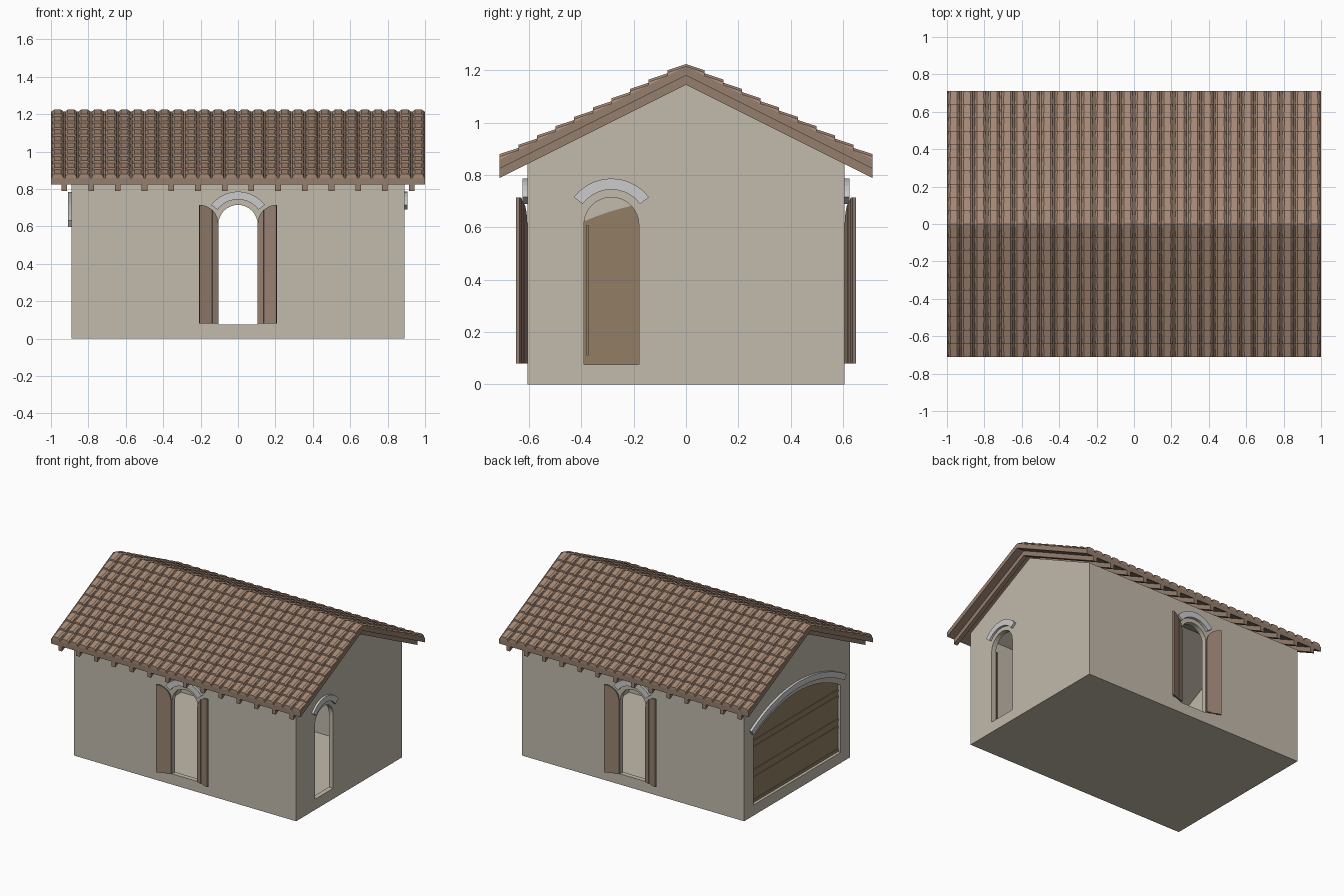
import bpy, bmesh
from math import sin, cos, pi, radians, sqrt, asin

if "Cube" in bpy.data.objects:
    bpy.data.objects.remove(bpy.data.objects["Cube"])


def material(name, rgb):
    m = bpy.data.materials.new(name)
    m.diffuse_color = (*rgb, 1)
    m.use_nodes = True
    m.node_tree.nodes["Principled BSDF"].inputs["Base Color"].default_value = m.diffuse_color
    return m


STUCCO = material("stucco", (0.54, 0.49, 0.41))
TILE = material("clay_tile", (0.38, 0.25, 0.18))
TIMBER = material("roof_timber", (0.30, 0.21, 0.155))
SHUTTER = material("shutter_wood", (0.30, 0.215, 0.16))
DOOR = material("door_wood", (0.29, 0.21, 0.13))

along_x = lambda u, v, d: (d, u, v)      # profile in y-z, extruded along x
along_y = lambda u, v, d: (u, d, v)      # profile in x-z, extruded along y


def prism(bm, ring_a, ring_b):
    """Closed solid between two matching rings of 3D points."""
    a = [bm.verts.new(p) for p in ring_a]
    b = [bm.verts.new(p) for p in ring_b]
    n = len(a)
    faces = [bm.faces.new(a), bm.faces.new(b[::-1])]
    for i in range(n):
        j = (i + 1) % n
        faces.append(bm.faces.new((a[j], a[i], b[i], b[j])))
    bmesh.ops.recalc_face_normals(bm, faces=faces)


def extrude(bm, profile, place, d0, d1):
    prism(bm, [place(u, v, d0) for u, v in profile], [place(u, v, d1) for u, v in profile])


def finish(bm, name, mat=None):
    me = bpy.data.meshes.new(name)
    bm.to_mesh(me)
    bm.free()
    ob = bpy.data.objects.new(name, me)
    bpy.context.collection.objects.link(ob)
    if mat:
        me.materials.append(mat)
    return ob


def solid(name, profile, place, d0, d1, mat=None):
    bm = bmesh.new()
    extrude(bm, profile, place, d0, d1)
    return finish(bm, name, mat)


def arc(cu, cv, r, half, n):
    """Points on a circle from +half to -half angle about straight up."""
    return [(cu + r * sin(half - 2 * half * i / n), cv + r * cos(half - 2 * half * i / n))
            for i in range(n + 1)]


def rect(u0, u1, v0, v1):
    return [(u0, v0), (u1, v0), (u1, v1), (u0, v1)]


def opening(cu, r=0.105, z0=0.077, spring=0.61):
    return [(cu - r, z0), (cu + r, z0)] + arc(cu, spring, r, pi / 2, 16)


def trim(cu, cv, r0, r1, half, n):
    return arc(cu, cv, r0, half, n) + arc(cu, cv, r1, half, n)[::-1]


def gable(half, apex, base):
    return [(-half, base), (half, base), (half, apex - half / 2), (0, apex), (-half, apex - half / 2)]


# Garage doorway outline: shallow segmental arch
GR, GC, GW = 0.965, -0.26, 0.5
def garage_outline(w, grow=0.0):
    return [(-w, 0.077 - grow), (w, 0.077 - grow)] + arc(0, GC, GR + grow, asin(w / (GR + grow)), 24)


# Hollow walls with cut openings
walls = solid("walls", gable(0.605, 1.145, 0), along_x, -0.89, 0.89, STUCCO)
cutters = [
    solid("cut_room", gable(0.57, 1.11, 0.02), along_x, -0.855, 0.855),
    solid("cut_windows", opening(0), along_y, -0.8, 0.8),
    solid("cut_side_door", opening(-0.285), along_x, 0.8, 1.0),
    solid("cut_garage", garage_outline(GW), along_x, -1.0, -0.8),
]
for c in cutters:
    c.hide_render = True
    mod = walls.modifiers.new(c.name, 'BOOLEAN')
    mod.operation, mod.solver, mod.object = 'DIFFERENCE', 'EXACT', c
bpy.context.view_layer.update()
cut = bpy.data.meshes.new_from_object(walls.evaluated_get(bpy.context.evaluated_depsgraph_get()))
walls.modifiers.clear()
walls.data = cut
cut.materials.clear()
cut.materials.append(STUCCO)
for c in cutters:
    bpy.data.objects.remove(c)

# Curved hoods over the openings
HALF = radians(53)
solid("front_window_hood", trim(0, 0.607, 0.1375, 0.18, HALF, 10), along_y, -0.625, -0.6)
solid("back_window_hood", trim(0, 0.607, 0.1375, 0.18, HALF, 10), along_y, 0.6, 0.625)
solid("side_door_hood", trim(-0.285, 0.607, 0.1375, 0.18, HALF, 10), along_x, 0.885, 0.906)
solid("garage_hood", trim(0, GC, 1.003, 1.045, asin(0.52), 20), along_x, -0.908, -0.885)

# Garage door with horizontal rails, and the slim bar behind the side door
bm = bmesh.new()
extrude(bm, garage_outline(GW + 0.004, 0.004), along_x, -0.868, -0.858)
for z0, z1 in ((0.08, 0.1), (0.245, 0.265), (0.3, 0.318), (0.465, 0.485), (0.51, 0.53)):
    extrude(bm, rect(-0.499, 0.499, z0, z1), along_x, -0.873, -0.853)
finish(bm, "garage_door", DOOR)
solid("side_door_bar", rect(-0.38, -0.372, 0.11, 0.61), along_x, 0.85, 0.862, DOOR)

# Shutters: half-arch leaves made of three planks, swung open
ANGLE, LEAF = radians(17), 0.105


def leaf_top(u):
    return 0.61 + sqrt(max(0, LEAF ** 2 - (LEAF - u) ** 2))


for sy, side in ((-1, "front"), (1, "back")):
    for sx, hand in ((-1, "left"), (1, "right")):
        bm = bmesh.new()

        def place(u, v, d):
            return (sx * (0.108 + u * cos(ANGLE) - d * sin(ANGLE)),
                    sy * (0.606 + u * sin(ANGLE) + d * cos(ANGLE)), v)
        for u0, u1, t0, t1 in ((0, 0.035, 0, 0.013), (0.035, 0.07, 0.003, 0.009), (0.07, LEAF, 0, 0.013)):
            top = [u1 + (u0 - u1) * i / 5 for i in range(6)]
            extrude(bm, [(u0, 0.08), (u1, 0.08)] + [(u, leaf_top(u)) for u in top], place, t0, t1)
        finish(bm, f"{side}_shutter_{hand}", SHUTTER)

# Rafters and roof deck: sloped chevron bands
EAVE = 0.712


def chevron(low, high):
    e = EAVE / 2
    return [(-EAVE, low - e), (0, low), (EAVE, low - e), (EAVE, high - e), (0, high), (-EAVE, high - e)]


bm = bmesh.new()
for i in range(14):
    x = -0.928 + i * 1.856 / 13
    extrude(bm, chevron(1.145, 1.182), along_x, x - 0.015, x + 0.015)
finish(bm, "rafters", TIMBER)
solid("roof_deck", chevron(1.18, 1.215), along_x, -1.0, 1.0, TIMBER)

# Overlapping barrel tiles in rows on both slopes
SECTION = [(-0.032, -0.004), (-0.028, 0.012), (-0.017, 0.021), (0.017, 0.021), (0.028, 0.012), (0.032, -0.004)]
ROWS, COLS = 10, 28
for sy, side in ((-1, "front"), (1, "back")):
    bm = bmesh.new()
    for r in range(ROWS):
        y0, y1 = EAVE * (1 - r / ROWS), EAVE * (1 - (r + 1) / ROWS)
        for c in range(COLS):
            x = -1 + (c + 0.5) * 2 / COLS
            prism(bm, [(x + u, sy * y0, 1.215 - y0 / 2 + v) for u, v in SECTION],
                  [(x + u * 1.11, sy * y1, 1.215 - y1 / 2 + v - 0.012) for u, v in SECTION])
    finish(bm, f"{side}_roof_tiles", TILE)
